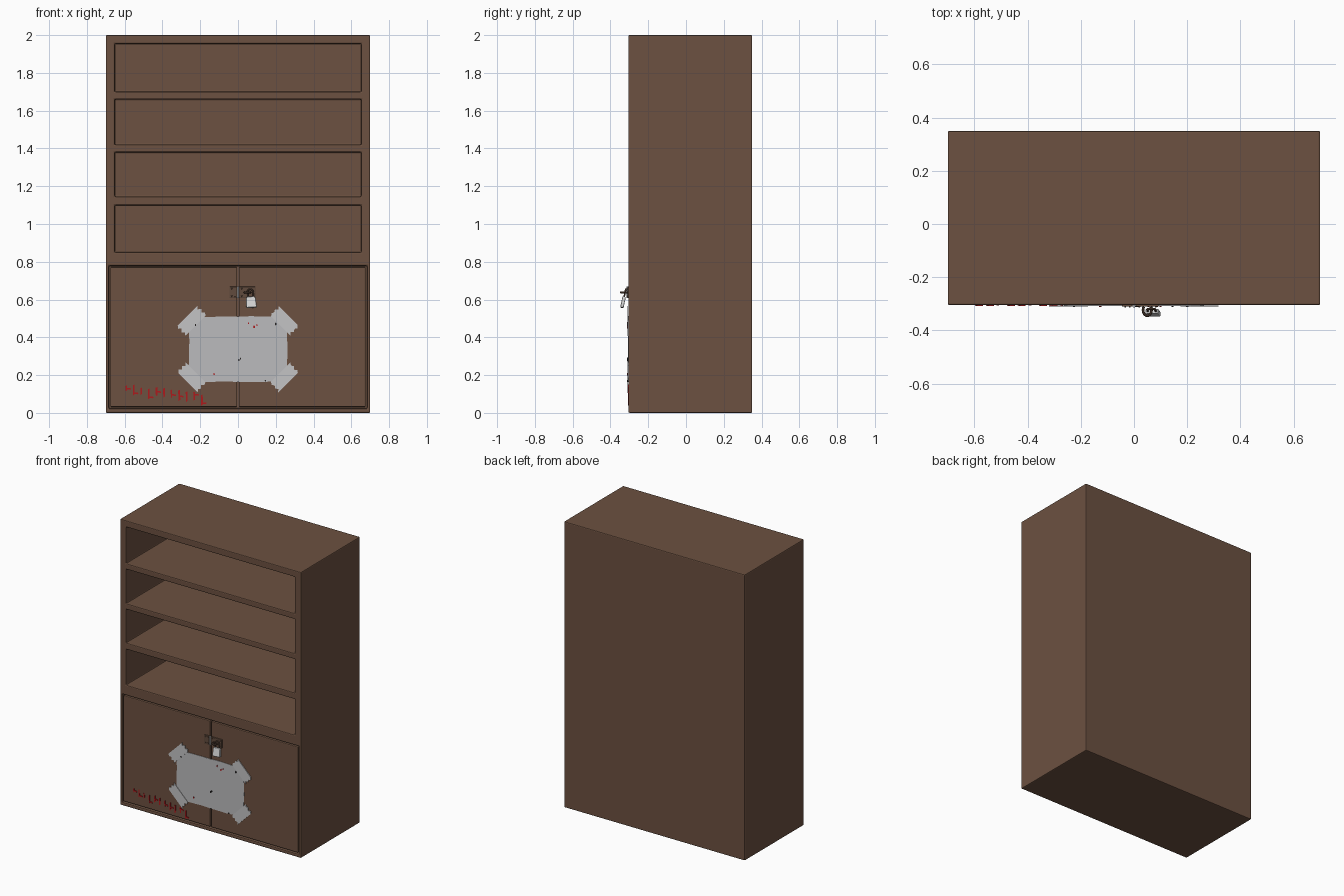
import bpy, bmesh, math, random
from mathutils import Matrix, Vector

if "Cube" in bpy.data.objects:
    bpy.data.objects.remove(bpy.data.objects["Cube"])

random.seed(4)

def material(name, rgb):
    m = bpy.data.materials.new(name)
    m.diffuse_color = (*rgb, 1)
    m.use_nodes = True
    m.node_tree.nodes["Principled BSDF"].inputs["Base Color"].default_value = m.diffuse_color
    return m

WOOD = material("brown wood", (0.150, 0.082, 0.052))
PAPER = material("grey paper", (0.50, 0.50, 0.51))
TAPE = material("pale tape", (0.55, 0.55, 0.56))
RED = material("red paint", (0.42, 0.01, 0.012))
INK = material("dark ink", (0.02, 0.018, 0.018))
BRONZE = material("aged bronze", (0.12, 0.07, 0.047))
SILVER = material("silver", (0.66, 0.66, 0.66))

def add(name, bm, mat, bevel=0, segments=2):
    bmesh.ops.recalc_face_normals(bm, faces=bm.faces)
    me = bpy.data.meshes.new(name)
    bm.to_mesh(me)
    bm.free()
    ob = bpy.data.objects.new(name, me)
    bpy.context.collection.objects.link(ob)
    me.materials.append(mat)
    bpy.ops.object.select_all(action='DESELECT')
    ob.select_set(True)
    bpy.context.view_layer.objects.active = ob
    if bevel:
        b = ob.modifiers.new("soft edges", 'BEVEL')
        b.width, b.segments, b.limit_method = bevel, segments, 'ANGLE'
    return ob

def box(bm, x0, x1, y0, y1, z0, z1):
    mat = Matrix.Translation(((x0 + x1) / 2, (y0 + y1) / 2, (z0 + z1) / 2))
    mat = mat @ Matrix.Diagonal((x1 - x0, y1 - y0, z1 - z0, 1))
    return bmesh.ops.create_cube(bm, size=1, matrix=mat)["verts"]

def plate(bm, outline, y0, y1):
    """Flat sheet with an (x, z) outline between two depths."""
    face = bm.faces.new([bm.verts.new((x, y0, z)) for x, z in outline])
    new = bmesh.ops.extrude_face_region(bm, geom=[face])["geom"]
    vs = [v for v in new if isinstance(v, bmesh.types.BMVert)]
    bmesh.ops.translate(bm, verts=vs, vec=(0, y1 - y0, 0))

def tube(bm, points, radius, sides=10):
    """Round bar swept along points lying in one plane facing the front."""
    rings = []
    for i, p in enumerate(points):
        t = (points[min(i + 1, len(points) - 1)] - points[max(i - 1, 0)]).normalized()
        q = t.to_track_quat('Z', 'Y')
        rings.append([bm.verts.new(p + q @ Vector((radius * math.cos(a), radius * math.sin(a), 0)))
                      for a in (2 * math.pi * k / sides for k in range(sides))])
    for r, s in zip(rings, rings[1:]):
        for k in range(sides):
            bm.faces.new((r[k], r[(k + 1) % sides], s[(k + 1) % sides], s[k]))
    bm.faces.new(rings[0])
    bm.faces.new(rings[-1])

FRONT = -0.305

# Carcass: one block with four shelf bays and a shallow door recess cut out
bm = bmesh.new()
box(bm, -0.7, 0.7, FRONT, 0.35, 0, 2)
body = add("bookcase_body", bm, WOOD)
bm = bmesh.new()
for z0, z1 in ((0.85, 1.10), (1.145, 1.38), (1.42, 1.66), (1.70, 1.955)):
    box(bm, -0.653, 0.653, -0.5, 0.305, z0, z1)
box(bm, -0.684, 0.684, -0.5, FRONT + 0.03, 0.024, 0.779)
cutter = add("bay_cutter", bm, WOOD)
cutter.hide_render = True
bpy.context.view_layer.objects.active = body
cut = body.modifiers.new("bays", 'BOOLEAN')
cut.object, cut.operation, cut.solver = cutter, 'DIFFERENCE', 'EXACT'
bpy.ops.object.modifier_apply(modifier=cut.name)
bpy.data.objects.remove(cutter)
b = body.modifiers.new("soft edges", 'BEVEL')
b.width, b.segments, b.limit_method = 0.006, 2, 'ANGLE'

# Pair of cupboard doors
for side, x0, x1 in (("left", -0.676, -0.004), ("right", 0.004, 0.676)):
    bm = bmesh.new()
    box(bm, x0, x1, FRONT + 0.001, FRONT + 0.032, 0.032, 0.772)
    add(side + "_door", bm, WOOD, 0.005)

# Notice: paper sheet with slightly uneven edges
bm = bmesh.new()
outline = []
corners = [(-0.26, 0.165), (0.26, 0.165), (0.26, 0.51), (-0.26, 0.51)]
for (xa, za), (xb, zb) in zip(corners, corners[1:] + corners[:1]):
    for i in range(8):
        j = 0.003
        outline.append((xa + (xb - xa) * i / 8 + random.uniform(-j, j),
                        za + (zb - za) * i / 8 + random.uniform(-j, j)))
plate(bm, outline, FRONT - 0.003, FRONT)
add("paper_notice", bm, PAPER)

# Torn tape strip across each corner of the paper
bm = bmesh.new()
for sx in (-1, 1):
    for sz in (-1, 1):
        c = Vector((0.246 * sx, 0.338 + 0.150 * sz))
        along = Vector((sx, -sz)).normalized()
        across = Vector((sx, sz)).normalized()
        pts = []
        for end in (-1, 1):
            for k in range(6):
                w = 0.034 * (k / 2.5 - 1) * -end
                l = 0.072 + (0.007 if k % 2 else -0.005) + random.uniform(-0.003, 0.003)
                pts.append(c + along * end * l + across * w)
        plate(bm, pts, FRONT - 0.006, FRONT - 0.001)
add("tape_strips", bm, TAPE)

# Small splashes on the paper
for name, mat, spots in (("red_splashes", RED, ((0.055, 0.475), (0.085, 0.455), (0.10, 0.465), (-0.127, 0.205))),
                         ("ink_spots", INK, ((0.005, 0.28), (0.013, 0.287), (0.20, 0.47), (-0.225, 0.465), (0.145, 0.17)))):
    bm = bmesh.new()
    for x, z in spots:
        r = random.uniform(0.003, 0.005)
        plate(bm, [(x + r * math.cos(a), z + 1.5 * r * math.sin(a))
                   for a in (k * math.pi / 4 for k in range(8))], FRONT - 0.007, FRONT - 0.001)
    add(name, bm, mat)

# Abstract red paint streaks low on the left door
bm = bmesh.new()
for i in range(11):
    x = -0.595 + i * 0.040
    top = 0.148 - i * 0.0045 + random.uniform(-0.01, 0.008)
    low = top - random.uniform(0.03, 0.062)
    w = random.uniform(0.006, 0.010)
    plate(bm, [(x, low), (x + w, low + 0.006), (x + w * 0.8, top), (x - 0.002, top - 0.004)],
          FRONT - 0.002, FRONT + 0.003)
    if i % 3 != 2:
        z = random.uniform(low + 0.008, top - 0.008)
        plate(bm, [(x, z), (x + 0.026, z - 0.004), (x + 0.028, z + 0.004), (x, z + 0.008)],
              FRONT - 0.003, FRONT + 0.003)
add("red_paint_streaks", bm, RED)

# Hasp: two leaves, their screws and a pivot pin
bm = bmesh.new()
box(bm, -0.045, -0.006, FRONT - 0.006, FRONT + 0.003, 0.608, 0.668)
box(bm, 0.006, 0.092, FRONT - 0.006, FRONT + 0.003, 0.608, 0.668)
add("hasp_plates", bm, BRONZE, 0.002)
bm = bmesh.new()
for x in (-0.033, -0.016, 0.02, 0.082):
    for z in (0.618, 0.658):
        bmesh.ops.create_cone(bm, cap_ends=True, segments=10, radius1=0.004, radius2=0.003, depth=0.004,
                              matrix=Matrix.Translation((x, FRONT - 0.007, z)) @ Matrix.Rotation(math.pi / 2, 4, 'X'))
add("hasp_screws", bm, BRONZE)
bm = bmesh.new()
bmesh.ops.create_cone(bm, cap_ends=True, segments=12, radius1=0.005, radius2=0.005, depth=0.062,
                      matrix=Matrix.Translation((0, FRONT - 0.004, 0.638)))
add("hasp_pin", bm, SILVER)
bpy.ops.object.shade_smooth_by_angle()

# Staple loop standing out of the hasp
bm = bmesh.new()
tube(bm, [Vector((0.050 + 0.016 * math.cos(a), FRONT - 0.018 - 0.022 * math.sin(a), 0.638))
          for a in (-0.6 + k * (math.pi + 1.2) / 14 for k in range(15))], 0.005)
add("staple", bm, BRONZE)
bpy.ops.object.shade_smooth_by_angle()

# Hanging padlock, tilted with its foot away from the door
tilt = (Matrix.Translation((0.064, FRONT - 0.017, 0.640))
        @ Matrix.Rotation(math.radians(-12), 4, 'X') @ Matrix.Rotation(math.radians(-4), 4, 'Y'))
bm = bmesh.new()
plate(bm, [(-0.026, -0.085), (0.030, -0.085), (0.027, -0.034), (0.020, -0.026), (-0.018, -0.026), (-0.024, -0.034)],
      -0.009, 0.009)
lock = add("padlock_body", bm, SILVER, 0.003)
bm = bmesh.new()
arc = [Vector((0.001 + 0.015 * math.cos(a), 0, 0.015 * math.sin(a))) for a in (k * math.pi / 10 for k in range(11))]
tube(bm, [Vector((0.016, 0, -0.03))] + arc + [Vector((-0.014, 0, -0.03))], 0.0045)
shackle = add("padlock_shackle", bm, BRONZE)
for ob in (lock, shackle):
    ob.data.transform(tilt)
    bpy.context.view_layer.objects.active = ob
    ob.select_set(True)
    bpy.ops.object.shade_smooth_by_angle()
